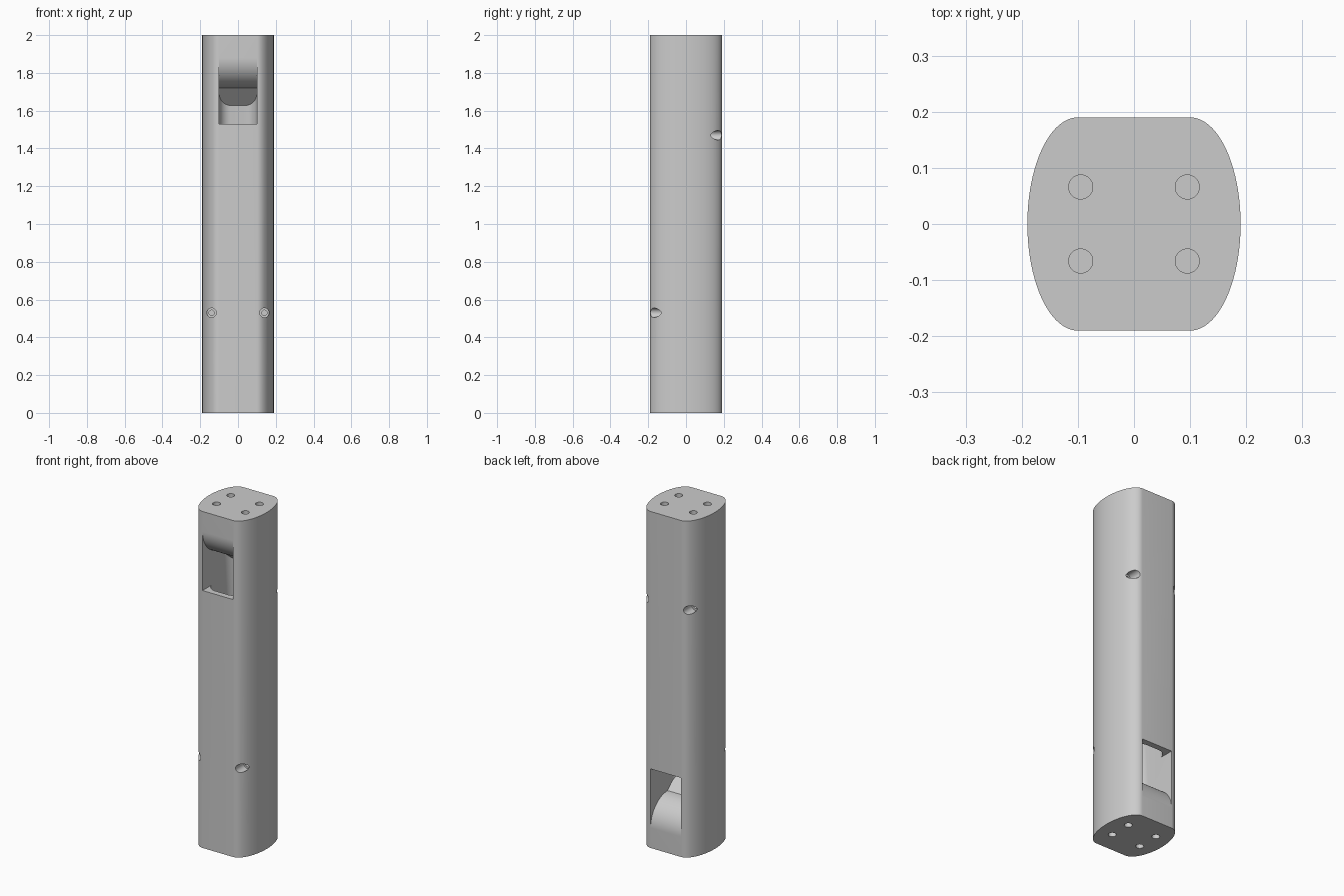
import bpy, bmesh, math
from mathutils import Matrix, Vector

if "Cube" in bpy.data.objects:
    bpy.data.objects.remove(bpy.data.objects["Cube"], do_unlink=True)

grey = bpy.data.materials.new("neutral_grey")
grey.use_nodes = True
grey.diffuse_color = (0.6, 0.6, 0.6, 1)
grey.node_tree.nodes["Principled BSDF"].inputs["Base Color"].default_value = (0.6, 0.6, 0.6, 1)

HALF = 0.19          # half depth of the bar
SLOT = 0.1           # half width of the slots


def make_prism(name, start, end):
    """Closed solid between two matching rings of points."""
    bm = bmesh.new()
    a = [bm.verts.new(p) for p in start]
    b = [bm.verts.new(p) for p in end]
    bm.faces.new(a)
    bm.faces.new(b)
    for i in range(len(a)):
        j = (i + 1) % len(a)
        bm.faces.new((a[i], a[j], b[j], b[i]))
    bmesh.ops.recalc_face_normals(bm, faces=bm.faces)
    mesh = bpy.data.meshes.new(name)
    bm.to_mesh(mesh)
    bm.free()
    mesh.materials.append(grey)
    obj = bpy.data.objects.new(name, mesh)
    bpy.context.collection.objects.link(obj)
    return obj


def across(name, profile, half_width):
    """Extrude a (y, z) profile along x."""
    return make_prism(name, [(-half_width, y, z) for y, z in profile],
                      [(half_width, y, z) for y, z in profile])


def rod(name, radius, start, end, sides=32):
    start, end = Vector(start), Vector(end)
    turn = (end - start).to_track_quat('Z', 'Y')
    ring = [turn @ Vector((radius * math.cos(t), radius * math.sin(t), 0))
            for t in (2 * math.pi * i / sides for i in range(sides))]
    return make_prism(name, [start + p for p in ring], [end + p for p in ring])


def combine(target, cutter, operation='DIFFERENCE'):
    cutter.hide_render = True
    mod = target.modifiers.new("cut", 'BOOLEAN')
    mod.operation, mod.solver, mod.object = operation, 'EXACT', cutter
    with bpy.context.temp_override(object=target, active_object=target):
        bpy.ops.object.modifier_apply(modifier=mod.name)
    bpy.data.objects.remove(cutter, do_unlink=True)


def flipped(profile):
    """Half turn about the x axis through mid height."""
    return [(-y, 2 - z) for y, z in profile]


def corner_arcs(cx, cy, rx, ry, steps):
    """Rounded outline from four quarter ellipses centred at (+-cx, +-cy)."""
    points = []
    for q, (sx, sy) in enumerate(((1, 1), (-1, 1), (-1, -1), (1, -1))):
        for i in range(steps + 1):
            t = math.pi / 2 * (q + i / steps)
            p = (sx * cx + rx * math.cos(t), sy * cy + ry * math.sin(t))
            if not points or math.dist(p, points[-1]) > 1e-5:
                points.append(p)
    if math.dist(points[0], points[-1]) < 1e-5:
        points.pop()
    return points


# Bar with flat front and back and elliptical sides
outline = corner_arcs(0.1, 0, 0.09, HALF, 24)
bar = make_prism("bar", [(x, y, 0) for x, y in outline], [(x, y, 2) for x, y in outline])

# Inner channel, leaning from the upper front to the lower back
fillet, depth = 0.06, 0.1125
section = corner_arcs(SLOT - fillet, depth - fillet, fillet, fillet, 10)


def channel_ring(z):
    return [(x, y - 0.08 * (z - 1), z) for x, y in section]


channel = make_prism("channel_cutter", channel_ring(0.1), channel_ring(1.9))
limit = [(-0.3, 1.72), (-0.03, 1.72), (0.3, 1.39)]
combine(channel, across("channel_limit", limit + flipped(limit), 0.3), 'INTERSECT')
combine(bar, channel)

# Slots with a rounded guide, front top and back bottom
bend = 0.16
arc = [(-0.03 - bend * math.cos(t), 1.88 - bend * math.sin(t))
       for t in (math.pi / 2 * i / 20 for i in range(21))]
slot = [(-0.03, 1.53), (-0.25, 1.53), (-0.25, 1.88)] + arc
combine(bar, across("front_slot_cutter", slot, SLOT))
combine(bar, across("back_slot_cutter", flipped(slot), SLOT))

for side in (-1, 1):
    # Stepped screw holes, front bottom and back top
    for face, z in ((-1, 0.53), (1, 1.47)):
        x = side * 0.14
        combine(bar, rod("counterbore_cutter", 0.025, (x, face * 0.25, z), (x, face * 0.11, z)))
        combine(bar, rod("screw_hole_cutter", 0.014, (x, face * 0.15, z), (x, face * 0.02, z)))
    # Mounting holes in both ends
    for y in (-0.066, 0.066):
        x = side * 0.095
        for outer, inner in ((2.05, 1.91), (-0.05, 0.09)):
            combine(bar, rod("end_hole_cutter", 0.0215, (x, y, outer), (x, y, inner)))

bpy.ops.object.select_all(action='DESELECT')
bar.select_set(True)
bpy.context.view_layer.objects.active = bar
bpy.ops.object.shade_smooth_by_angle(angle=math.radians(30))
